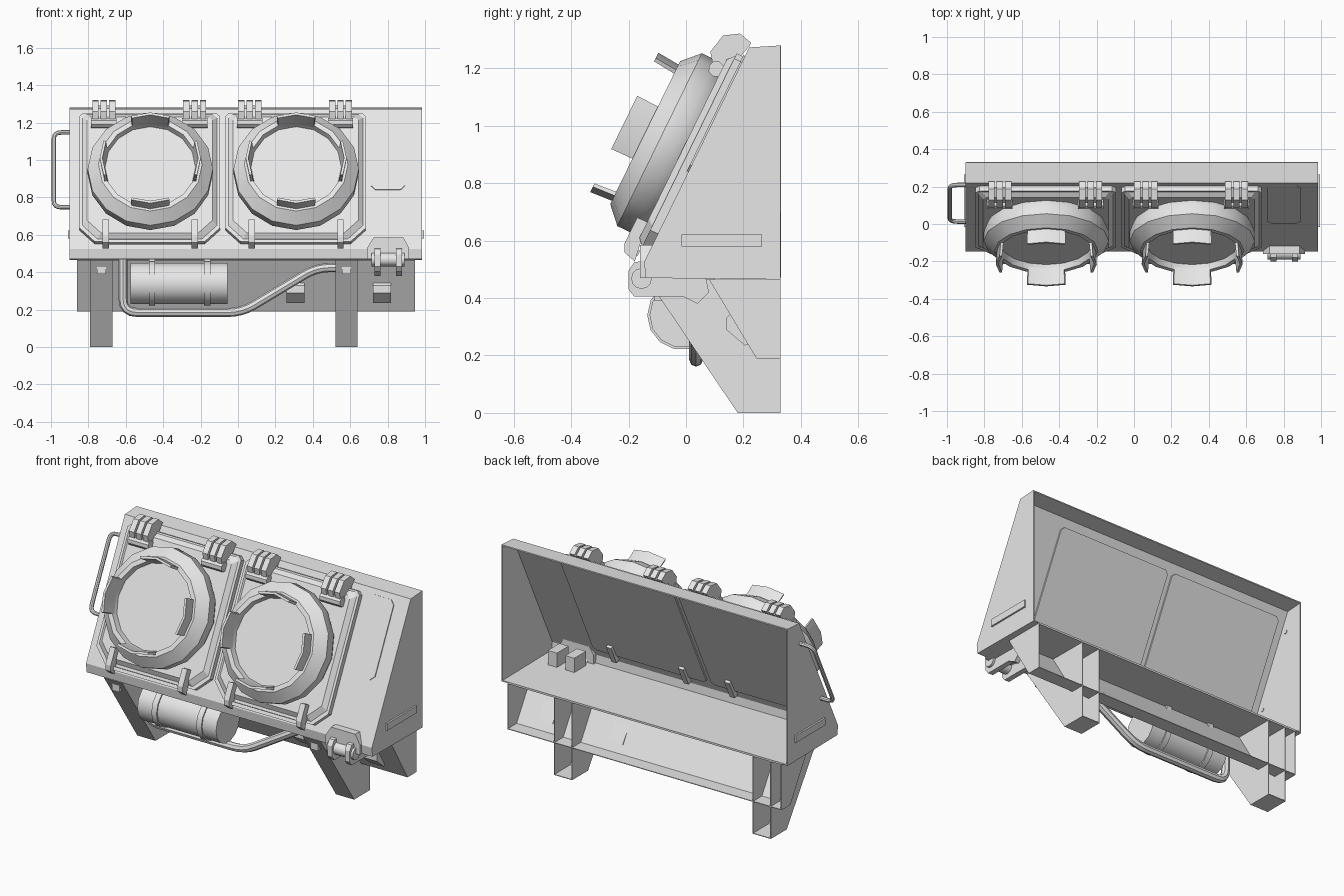
import bpy, bmesh, math
from mathutils import Matrix, Vector

if "Cube" in bpy.data.objects:
    bpy.data.objects.remove(bpy.data.objects["Cube"], do_unlink=True)

grey = bpy.data.materials.new("light_grey_metal")
grey.use_nodes = True
grey.diffuse_color = (0.8, 0.8, 0.8, 1)
grey.node_tree.nodes["Principled BSDF"].inputs["Base Color"].default_value = (0.8, 0.8, 0.8, 1)

# Frames: SIDE extrudes a (y, z) profile along x; FACE lies on the sloped front
SIDE = Matrix(((0, 0, 1, 0), (1, 0, 0, 0), (0, 1, 0, 0), (0, 0, 0, 1)))
SLOPE = math.atan2(0.748, 0.366)
FACE = Matrix.Translation((0, -0.146, 0.525)) @ Matrix.Rotation(SLOPE, 4, 'X')
FSIDE = FACE @ SIDE


def finish(name, bm, mat=Matrix()):
    bmesh.ops.transform(bm, matrix=mat, verts=bm.verts)
    bmesh.ops.recalc_face_normals(bm, faces=bm.faces)
    me = bpy.data.meshes.new(name)
    bm.to_mesh(me)
    bm.free()
    me.materials.append(grey)
    ob = bpy.data.objects.new(name, me)
    bpy.context.collection.objects.link(ob)
    return ob


def smooth(ob):
    bpy.ops.object.select_all(action='DESELECT')
    ob.select_set(True)
    bpy.context.view_layer.objects.active = ob
    bpy.ops.object.shade_smooth_by_angle(angle=math.radians(31))


def prism(name, pts, lo, hi, mat, inset=0, open_edge=None):
    """Extrude an outline, optionally tapering the far end or leaving one side open."""
    bm = bmesh.new()
    mid = [(min(p[i] for p in pts) + max(p[i] for p in pts)) / 2 for i in (0, 1)]
    half = [(max(p[i] for p in pts) - min(p[i] for p in pts)) / 2 for i in (0, 1)]
    far = [[mid[i] + (p[i] - mid[i]) * (1 - inset / half[i]) for i in (0, 1)] for p in pts]
    a = [bm.verts.new((*p, lo)) for p in pts]
    b = [bm.verts.new((*p, hi)) for p in far]
    bm.faces.new(a)
    bm.faces.new(b)
    n = len(pts)
    for i in range(n):
        if i != open_edge:
            j = (i + 1) % n
            bm.faces.new((a[i], a[j], b[j], b[i]))
    return finish(name, bm, mat)


def rect(x0, x1, y0, y1, c=0.0, top=None):
    """Rectangle with cut corners; top sets a separate cut for the upper pair."""
    t = c if top is None else top
    pts = [(x0 + c, y0), (x1 - c, y0), (x1, y0 + c), (x1, y1 - t),
           (x1 - t, y1), (x0 + t, y1), (x0, y1 - t), (x0, y0 + c)]
    return list(dict.fromkeys(pts))


def box(name, x0, x1, y0, y1, z0, z1, mat=Matrix()):
    return prism(name, rect(x0, x1, y0, y1), z0, z1, mat)


def lathe(name, prof, mat, seg=16, start=0, steps=None, closed=False):
    """Revolve (radius, height) points about local z, fully or as an arc."""
    full = steps is None
    steps = seg if full else steps
    bm = bmesh.new()
    rings = []
    for k in range(steps if full else steps + 1):
        a = math.tau * (start + k) / seg
        rings.append([bm.verts.new((r * math.cos(a), r * math.sin(a), h)) for r, h in prof])
    m = len(prof)
    for k in range(steps):
        p, q = rings[k], rings[(k + 1) % len(rings)]
        for i in range(m if closed else m - 1):
            j = (i + 1) % m
            bm.faces.new((p[i], q[i], q[j], p[j]))
    if not full:
        bm.faces.new(rings[0])
        bm.faces.new(rings[-1])
    elif not closed:
        bm.faces.new([r[0] for r in rings])
        bm.faces.new([r[-1] for r in rings])
    ob = finish(name, bm, mat)
    smooth(ob)
    return ob


def cylinder(name, x0, x1, y, z, r, seg, mat=SIDE):
    return lathe(name, [(r, x0), (r, x1)], mat @ Matrix.Translation((y, z, 0)), seg)


def pipe(name, pts, radius, bend, mat=Matrix()):
    """Round tube with rounded bends."""
    pts = [Vector(p) for p in pts]
    path = [pts[0]]
    for p, c, q in zip(pts, pts[1:], pts[2:]):
        s, e = c + (p - c).normalized() * bend, c + (q - c).normalized() * bend
        for t in (0, 0.25, 0.5, 0.75, 1):
            path.append(s * (1 - t) ** 2 + c * 2 * t * (1 - t) + e * t * t)
    path.append(pts[-1])
    cu = bpy.data.curves.new(name, 'CURVE')
    cu.dimensions = '3D'
    cu.bevel_depth = radius
    cu.bevel_resolution = 2
    cu.use_fill_caps = True
    sp = cu.splines.new('POLY')
    sp.points.add(len(path) - 1)
    for pt, co in zip(sp.points, path):
        pt.co = (*(mat @ co), 1)
    cu.materials.append(grey)
    ob = bpy.data.objects.new(name, cu)
    bpy.context.collection.objects.link(ob)
    bpy.ops.object.select_all(action='DESELECT')
    ob.select_set(True)
    bpy.context.view_layer.objects.active = ob
    bpy.ops.object.convert(target='MESH')
    smooth(bpy.context.object)


def shell(ob, t):
    mod = ob.modifiers.new("thickness", 'SOLIDIFY')
    mod.thickness = t
    mod.offset = -1


# Wedge casing, open at the back
case = [(0.33, 0.465), (0.33, 1.28), (0.22, 1.273), (-0.146, 0.525), (-0.14, 0.47)]
shell(prism("casing", case, -0.9, 0.985, SIDE, open_edge=0), 0.01)
for side, x in (("right", -0.9), ("left", 0.985)):
    d = math.copysign(0.01, x)
    box(side + "_side_rail", x, x + d, -0.015, 0.265, 0.58, 0.622)
prism("blank_cover", rect(0.71, 0.893, 0.35, 0.8, 0.025), 0, 0.006, FACE)

# Two lamp doors with lamps, hinges and latches
for side, cx in (("right", -0.472), ("left", 0.308)):
    x0, x1 = cx - 0.375, cx + 0.375
    prism(side + "_door_rim", rect(x0, x1, 0.03, 0.795, 0.08, 0.02), 0, 0.03, FACE)
    prism(side + "_door", rect(x0 + 0.015, x1 - 0.015, 0.045, 0.785, 0.08, 0.02),
          0.03, 0.052, FACE, inset=0.025)
    prism(side + "_inner_panel", rect(x0, x1, 0.06, 0.78, 0.02), -0.018, -0.009, FACE)
    at = FACE @ Matrix.Translation((cx + 0.003, 0.407, 0))
    lathe(side + "_lamp_housing", [(0.315, 0.045), (0.335, 0.082), (0.335, 0.139), (0.277, 0.195),
                                   (0.25, 0.195), (0.242, 0.16)], at)
    for k in range(4):
        lathe(f"{side}_lamp_tab_{k}", [(0.245, 0.165), (0.262, 0.165), (0.27, 0.276), (0.256, 0.276)],
              at, start=4 * k - 1, steps=2, closed=True)

    for k, hx in enumerate((cx - 0.245, cx + 0.24)):
        name = f"{side}_hinge_{k}"
        prism(name + "_base", [(0.7, 0.04), (0.72, 0.075), (0.8, 0.07), (0.84, 0.03), (0.84, 0)],
              hx - 0.06, hx + 0.06, FSIDE)
        cylinder(name + "_barrel", hx - 0.068, hx + 0.068, 0.715, 0.07, 0.028, 8, FSIDE)
        for j in (-1, 0, 1):
            kx = hx + j * 0.045
            prism(f"{name}_knuckle_{j + 1}",
                  [(0.72, 0.03), (0.72, 0.085), (0.76, 0.115), (0.83, 0.1), (0.862, 0.05), (0.85, 0)],
                  kx - 0.017, kx + 0.017, FSIDE)

    for k, lx in enumerate((cx - 0.235, cx + 0.24)):
        prism(f"{side}_latch_strap_{k}",
              [(-0.012, 0.03), (0.0, 0.075), (0.03, 0.09), (0.13, 0.09), (0.13, 0.045), (0.05, 0.04)],
              lx - 0.017, lx + 0.017, FSIDE)
        box(f"{side}_latch_hook_{k}", lx - 0.017, lx + 0.017, 0.02, 0.14, -0.035, -0.008, FACE)
    box(side + "_latch_bar", cx - 0.22, cx + 0.225, 0.01, 0.03, 0.03, 0.055, FACE)

# Grab handle on the right side
pipe("side_handle", [(-0.89, 0.715, -0.045), (-0.985, 0.715, -0.045),
                     (-0.985, 0.27, -0.045), (-0.89, 0.27, -0.045)], 0.012, 0.04, FACE)

# Lower trough beam and legs, open at the back
beam = [(0.33, 0.19), (0.33, 0.465), (0.08, 0.465), (0.245, 0.19)]
shell(prism("lower_beam", beam, -0.86, 0.947, SIDE, open_edge=0), 0.006)
leg = [(0.33, 0), (0.33, 0.465), (-0.135, 0.465), (-0.09, 0.4), (0.18, 0)]
for side, x in (("right", -0.73), ("left", 0.58)):
    shell(prism(side + "_leg", leg, x - 0.06, x + 0.06, SIDE, open_edge=0), 0.006)
    box(side + "_leg_block", x - 0.025, x + 0.025, -0.11, -0.05, 0.39, 0.45)
for k, x in enumerate((0.308, 0.77)):
    prism(f"beam_block_{k}", [(0.14, 0.33), (0.155, 0.345), (0.225, 0.24), (0.205, 0.235), (0.14, 0.29)],
          x - 0.048, x + 0.048, SIDE)

# Tank with straps
cylinder("tank", -0.575, -0.056, -0.015, 0.34, 0.112, 14)
for k, x in enumerate((-0.46, -0.165)):
    cylinder(f"tank_strap_{k}", x - 0.017, x + 0.017, -0.015, 0.34, 0.12, 14)
    box(f"tank_hanger_{k}", x - 0.017, x + 0.017, -0.015, 0.1, 0.4, 0.468)

# Guard pipe under the tank
pipe("guard_pipe", [(-0.615, 0.035, 0.467), (-0.615, 0.035, 0.185), (0.02, 0.035, 0.185),
                    (0.42, 0.035, 0.425), (0.58, 0.035, 0.425)], 0.024, 0.075)

# Tow roller bracket at the lower left corner
prism("roller_plate", [(0.69, 0.47), (0.915, 0.47), (0.915, 0.53), (0.885, 0.585), (0.725, 0.585), (0.69, 0.53)],
      0.115, 0.16, Matrix.Rotation(math.pi / 2, 4, 'X'))
cylinder("roller", 0.715, 0.89, -0.155, 0.468, 0.036, 12)
cheek = [(-0.2, 0.43), (-0.2, 0.495), (-0.18, 0.525), (-0.14, 0.53), (-0.1, 0.47),
         (0.07, 0.468), (0.08, 0.42), (0.04, 0.38), (-0.01, 0.405), (-0.18, 0.405)]
for k, x in enumerate((0.745, 0.86)):
    prism(f"roller_cheek_{k}", cheek, x - 0.016, x + 0.016, SIDE)
    box(f"inner_bracket_{k}", x - 0.03, x + 0.03, -0.08, 0.03, 0.475, 0.56)
